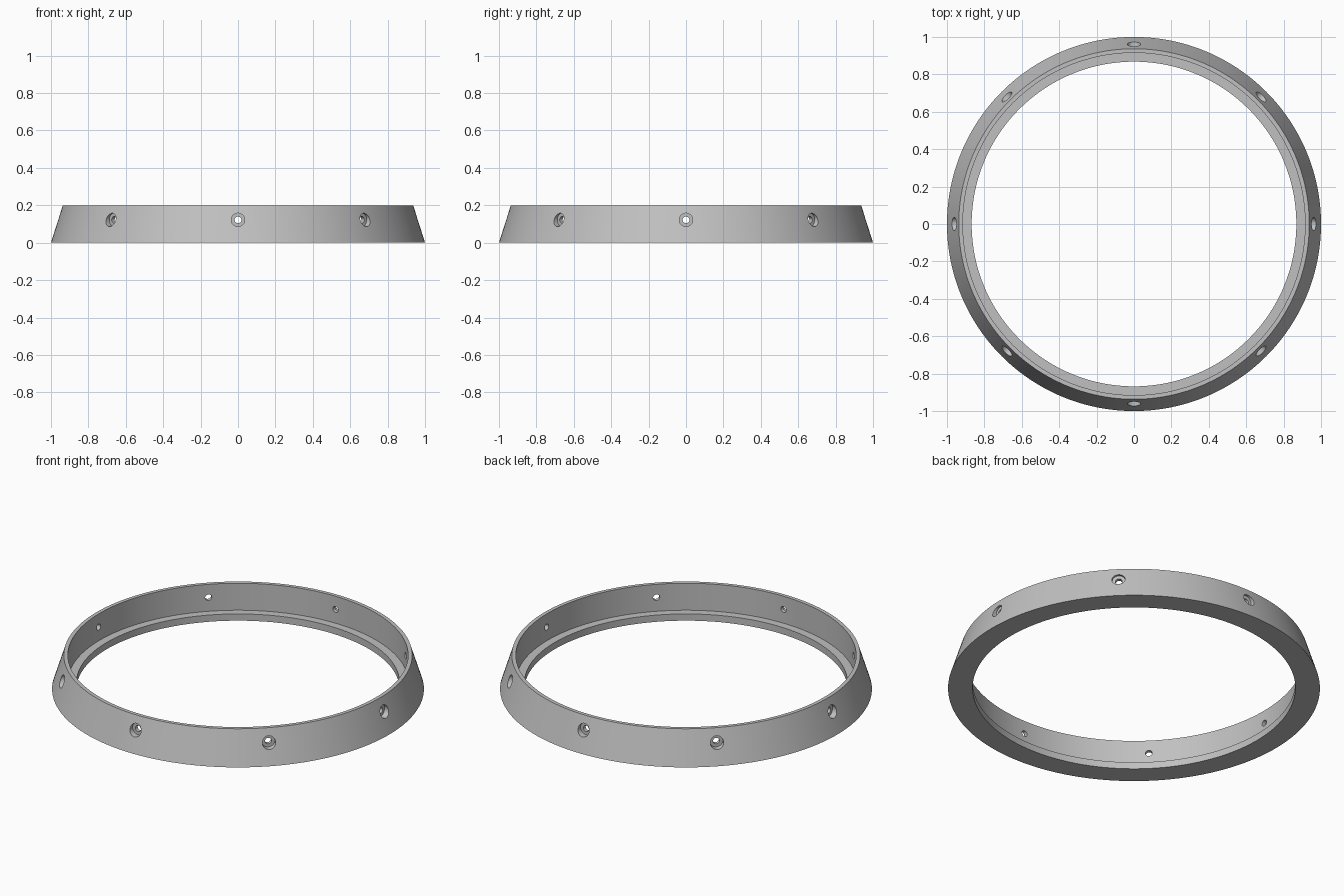
import bpy, bmesh, math
from mathutils import Matrix

cube = bpy.data.objects.get("Cube")
if cube:
    bpy.data.objects.remove(cube, do_unlink=True)

grey = bpy.data.materials.new("satin grey")
grey.use_nodes = True
colour = (0.53, 0.53, 0.53, 1)
grey.diffuse_color = colour
grey.node_tree.nodes["Principled BSDF"].inputs["Base Color"].default_value = colour


def lathe(bm, profile, segments, matrix=Matrix(), closed=True):
    """Revolve (radius, height) points about z, then place them with matrix."""
    rings = []
    for i in range(segments):
        a = math.tau * i / segments
        rings.append([bm.verts.new(matrix @ Matrix.Rotation(a, 4, 'Z') @
                                   Matrix.Translation((r, 0, z)).translation)
                      for r, z in profile])
    n = len(profile)
    for i in range(segments):
        a, b = rings[i], rings[(i + 1) % segments]
        for j in range(n if closed else n - 1):
            k = (j + 1) % n
            bm.faces.new((a[j], b[j], b[k], a[k]))
    if not closed:  # cap both ends
        bm.faces.new([r[0] for r in rings])
        bm.faces.new([r[-1] for r in rings])


def make_object(name, bm):
    bmesh.ops.recalc_face_normals(bm, faces=bm.faces)
    mesh = bpy.data.meshes.new(name)
    bm.to_mesh(mesh)
    bm.free()
    mesh.materials.append(grey)
    ob = bpy.data.objects.new(name, mesh)
    bpy.context.collection.objects.link(ob)
    return ob


# Ring: tapered outside, straight bore, inner ledge at the foot
bm = bmesh.new()
lathe(bm, [(0.868, 0), (1, 0), (0.937, 0.2), (0.915, 0.2), (0.915, 0.04), (0.868, 0.04)], 192)
ring = make_object("tapered_ring", bm)

# Eight radial screw holes with counterbores
bm = bmesh.new()
hole = [(0.018, 0.85), (0.018, 0.937), (0.036, 0.937), (0.036, 1.05)]
for i in range(8):
    place = (Matrix.Translation((0, 0, 0.122)) @ Matrix.Rotation(i * math.tau / 8, 4, 'Z')
             @ Matrix.Rotation(math.pi / 2, 4, 'Y'))
    lathe(bm, hole, 32, place, closed=False)
cutter = make_object("hole_cutter", bm)
cutter.hide_render = True

cut = ring.modifiers.new("screw_holes", 'BOOLEAN')
cut.operation = 'DIFFERENCE'
cut.solver = 'EXACT'
cut.object = cutter

bpy.ops.object.select_all(action='DESELECT')
ring.select_set(True)
bpy.context.view_layer.objects.active = ring
bpy.ops.object.modifier_apply(modifier=cut.name)
bpy.data.objects.remove(cutter, do_unlink=True)
bpy.ops.object.shade_smooth_by_angle(angle=math.radians(30))
